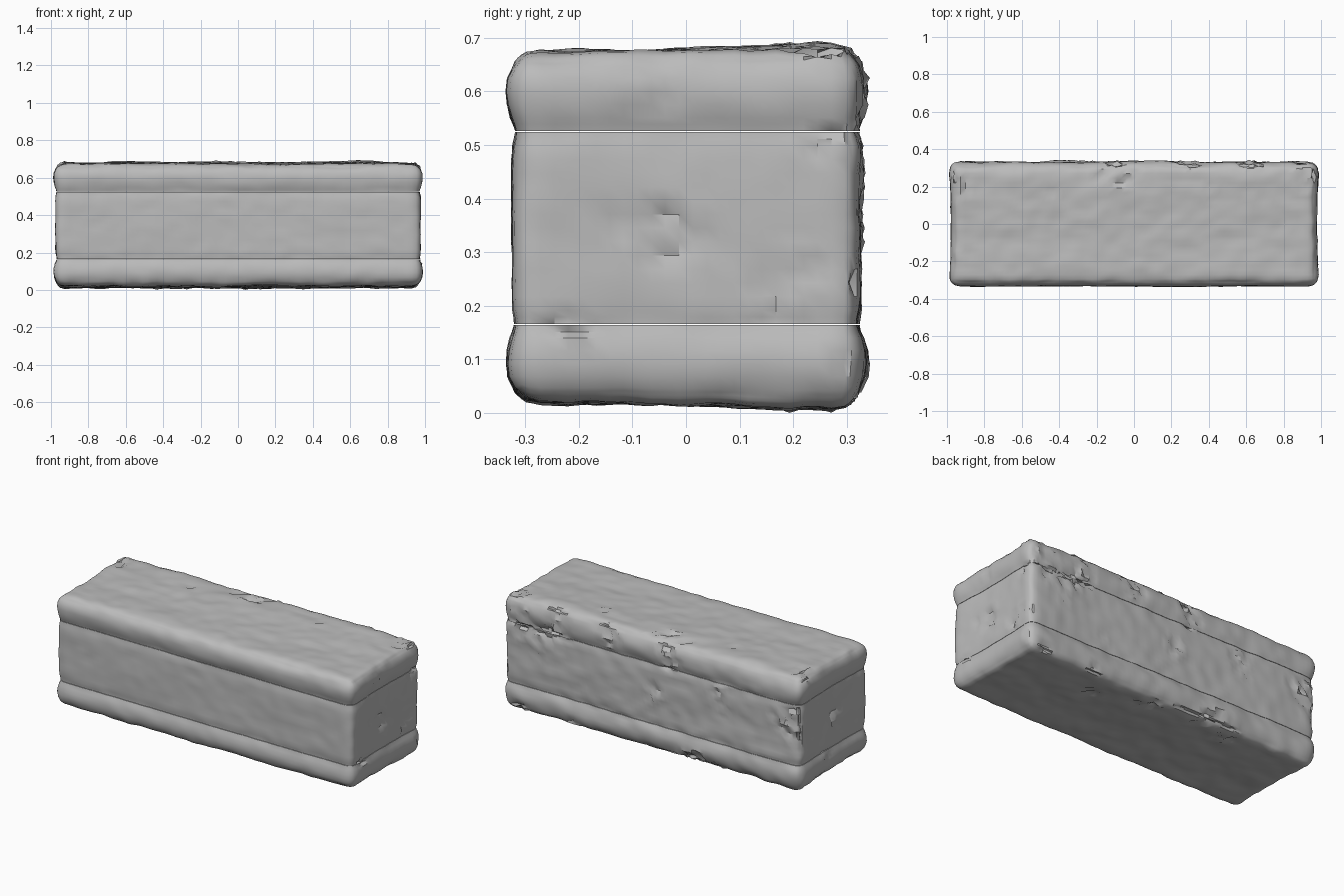
import bpy, bmesh, math, random
from mathutils import Vector, noise

random.seed(4)
cube = bpy.data.objects.get("Cube")
if cube:
    bpy.data.objects.remove(cube)

stone = bpy.data.materials.new("grey stone")
stone.use_nodes = True
GREY = (0.5, 0.5, 0.5, 1)
stone.diffuse_color = GREY
stone.node_tree.nodes["Principled BSDF"].inputs["Base Color"].default_value = GREY

HALF = Vector((0.98, 0.323, 0.327))     # half size of the whole block
MID = Vector((0, 0, 0.347))
RADIUS = 0.05
SEAMS = (0.165, 0.525)
STEP = 0.026


def bulge(z):
    """Rounded swell of the outer courses, pinched at the seams."""
    pinch = sum(math.exp(-((z - s) / 0.022) ** 2) for s in SEAMS)
    swell = sum(math.exp(-((z - s) / 0.05) ** 2) for s in (0.1, 0.6))
    return 0.011 * swell - 0.007 * pinch


def chipped(p, out):
    """Rough broken patches on the back, the ends and the rear edges."""
    if abs(out.x) > 0.9:
        return (Vector((p.y + 0.03, p.z - 0.33)).length < 0.06
                or noise.noise(p * 7) > 0.42)
    if out.y > 0.5:
        return noise.noise(p * 5 + Vector((3, 1, 7))) > 0.33
    if abs(out.z) > 0.5 and p.y > 0.1:
        return noise.noise(p * 6 + Vector((8, 2, 1))) > 0.42
    return False


def weather(p):
    """Round the block's edges, then swell and roughen its surface."""
    rel = p - MID
    core = Vector([max(-h + RADIUS, min(h - RADIUS, c)) for c, h in zip(rel, HALF)])
    d = rel - core
    if d.length < 1e-6:
        return p
    reach = max(abs(c) for c in d)
    out = d.normalized()
    q = MID + core + out * reach
    depth = reach / RADIUS
    side = Vector((out.x, out.y, 0))
    q += side * bulge(p.z) * depth
    # Ends are slightly hollow between their corners
    q.x -= out.x * 0.012 * (1 - (p.y / HALF.y) ** 2) * depth
    # Rear edges flare up and down a little
    rear = max(0, min(1, (p.y + 0.1) / 0.35))
    q.z += out.z * 0.011 * rear * depth
    # Long shallow tooling waves plus fine grain
    wave = noise.noise(Vector((q.x * 4, q.y * 8, q.z * 8)))
    grain = noise.noise(Vector((q.x * 13, q.y * 19, q.z * 19)))
    size = 1.5 if abs(out.z) > 0.5 or out.y > 0.5 else 0.8
    q += out * (0.005 * wave + 0.004 * grain) * size * depth
    if chipped(p, out):
        q += out * random.uniform(-0.014, 0.008) * depth
    q.z = max(0, q.z)
    return q


def course(name, low, high):
    """One layer of the block, cut into a fine grid and weathered."""
    bm = bmesh.new()
    bmesh.ops.create_cube(bm, size=1)
    lo = Vector((-HALF.x, -HALF.y, low))
    hi = Vector((HALF.x, HALF.y, high))
    for v in bm.verts:
        v.co = Vector([a if c < 0 else b for c, a, b in zip(v.co, lo, hi)])
    for axis in range(3):
        normal = Vector([float(i == axis) for i in range(3)])
        count = round((hi[axis] - lo[axis]) / STEP)
        stops = [lo[axis] + (hi[axis] - lo[axis]) * i / count for i in range(1, count)]
        for end, sign in ((lo[axis], 1), (hi[axis], -1)):
            stops.append(end + sign * STEP / 2)
        for s in stops:
            bmesh.ops.bisect_plane(bm, geom=bm.verts[:] + bm.edges[:] + bm.faces[:],
                                   plane_co=normal * s, plane_no=normal)
    for v in bm.verts:
        v.co = weather(v.co.copy())
    bmesh.ops.recalc_face_normals(bm, faces=bm.faces[:])
    mesh = bpy.data.meshes.new(name)
    bm.to_mesh(mesh)
    bm.free()
    mesh.materials.append(stone)
    obj = bpy.data.objects.new(name, mesh)
    bpy.context.collection.objects.link(obj)
    bpy.ops.object.select_all(action="DESELECT")
    obj.select_set(True)
    bpy.context.view_layer.objects.active = obj
    bpy.ops.object.shade_smooth_by_angle(angle=math.radians(35))


# Three stacked courses with hairline seams between them
GAP = 0.001
course("bottom_course", MID.z - HALF.z, SEAMS[0] - GAP)
course("middle_course", SEAMS[0] + GAP, SEAMS[1] - GAP)
course("top_course", SEAMS[1] + GAP, MID.z + HALF.z)
